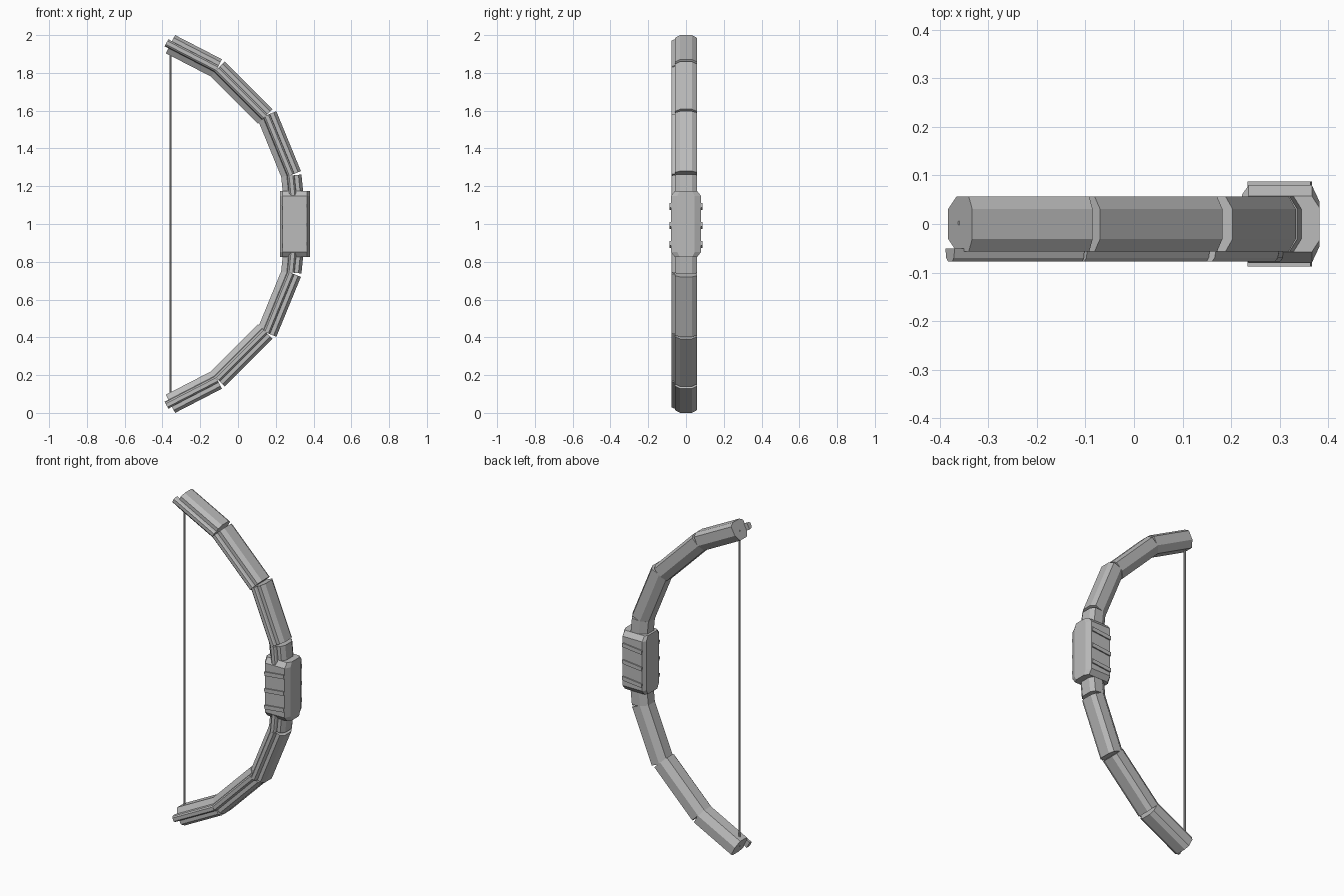
import bpy
import bmesh
import math
from mathutils import Vector, Matrix

old = bpy.data.objects.get("Cube")
if old:
    bpy.data.objects.remove(old, do_unlink=True)

grey = bpy.data.materials.new("plain_grey")
grey.use_nodes = True
colour = (0.5, 0.5, 0.5, 1)
grey.diffuse_color = colour
grey.node_tree.nodes["Principled BSDF"].inputs["Base Color"].default_value = colour

MID = 1.0  # mirror height


def add_object(name, bm, mirrored=False):
    bmesh.ops.recalc_face_normals(bm, faces=bm.faces)
    mesh = bpy.data.meshes.new(name)
    bm.to_mesh(mesh)
    bm.free()
    mesh.materials.append(grey)
    obj = bpy.data.objects.new(name, mesh)
    obj.location.z = MID
    bpy.context.collection.objects.link(obj)
    if mirrored:
        mod = obj.modifiers.new("mirror_limbs", 'MIRROR')
        mod.use_axis = (False, False, True)
        mod.use_mirror_merge = False
    return obj


def loft(name, rings, mirrored=False):
    """Skin a list of equal rings and cap both ends."""
    bm = bmesh.new()
    loops = [[bm.verts.new(p) for p in ring] for ring in rings]
    n = len(loops[0])
    for a, b in zip(loops, loops[1:]):
        for i in range(n):
            j = (i + 1) % n
            bm.faces.new((a[i], a[j], b[j], b[i]))
    bm.faces.new(loops[0])
    bm.faces.new(loops[-1])
    return add_object(name, bm, mirrored)


def limb_bar(name, start, end, profile, extend=0):
    """Sweep a (depth, y) profile along the outer edge of a limb segment."""
    a = Vector((start[0], 0, start[1] - MID))
    b = Vector((end[0], 0, end[1] - MID))
    along = (b - a).normalized()
    inward = Vector((along.z, 0, -along.x))
    a = a - along * extend
    rings = [[p + inward * w + Vector((0, y, 0)) for w, y in profile] for p in (a, b)]
    return loft(name, rings, True)


# Limb segments with chamfered section, plus a rail on the front face
half = [(0, 0.031), (0.016, 0.057), (0.07, 0.057), (0.108, 0.031)]
body = half + [(w, -y) for w, y in reversed(half)]
rail = [(0.036, -0.05), (0.04, -0.07), (0.046, -0.077),
        (0.066, -0.077), (0.074, -0.07), (0.078, -0.05)]
segments = [
    ("tip", (-0.333, 2.0), (-0.085, 1.872), 0.022),
    ("outer", (-0.07, 1.86), (0.182, 1.608), 0),
    ("inner", (0.203, 1.597), (0.333, 1.28), 0),
    ("root", (0.336, 1.262), (0.35, 1.12), 0),
]
for label, start, end, extend in segments:
    limb_bar(label + "_limb", start, end, body)
    limb_bar(label + "_rail", start, end, rail, extend)

# Grip with chamfered corners and tapered ends
grip_half = [(0.222, 0.06), (0.236, 0.08), (0.366, 0.08), (0.382, 0.046)]
grip_outline = grip_half + [(x, -y) for x, y in reversed(grip_half)]
levels = [(-0.176, 0.72), (-0.148, 1), (0.148, 1), (0.176, 0.72)]
loft("grip", [[(x, y * s, z) for x, y in grip_outline] for z, s in levels])

# Slanted ribs running through the grip
for i in range(3):
    bm = bmesh.new()
    bmesh.ops.create_cube(bm, size=1)
    bmesh.ops.scale(bm, vec=(0.13, 0.174, 0.024), verts=bm.verts)
    bmesh.ops.rotate(bm, cent=(0, 0, 0), verts=bm.verts,
                     matrix=Matrix.Rotation(math.radians(-6), 3, 'Y'))
    bmesh.ops.translate(bm, vec=(0.3, 0, 0.1 * (1 - i) - 0.008), verts=bm.verts)
    add_object("grip_rib_%d" % (i + 1), bm)

# String between the tips
bm = bmesh.new()
bmesh.ops.create_cone(bm, segments=6, radius1=0.006, radius2=0.006,
                      depth=1.9, cap_ends=True)
bmesh.ops.translate(bm, vec=(-0.357, 0.002, 0), verts=bm.verts)
add_object("string", bm)
